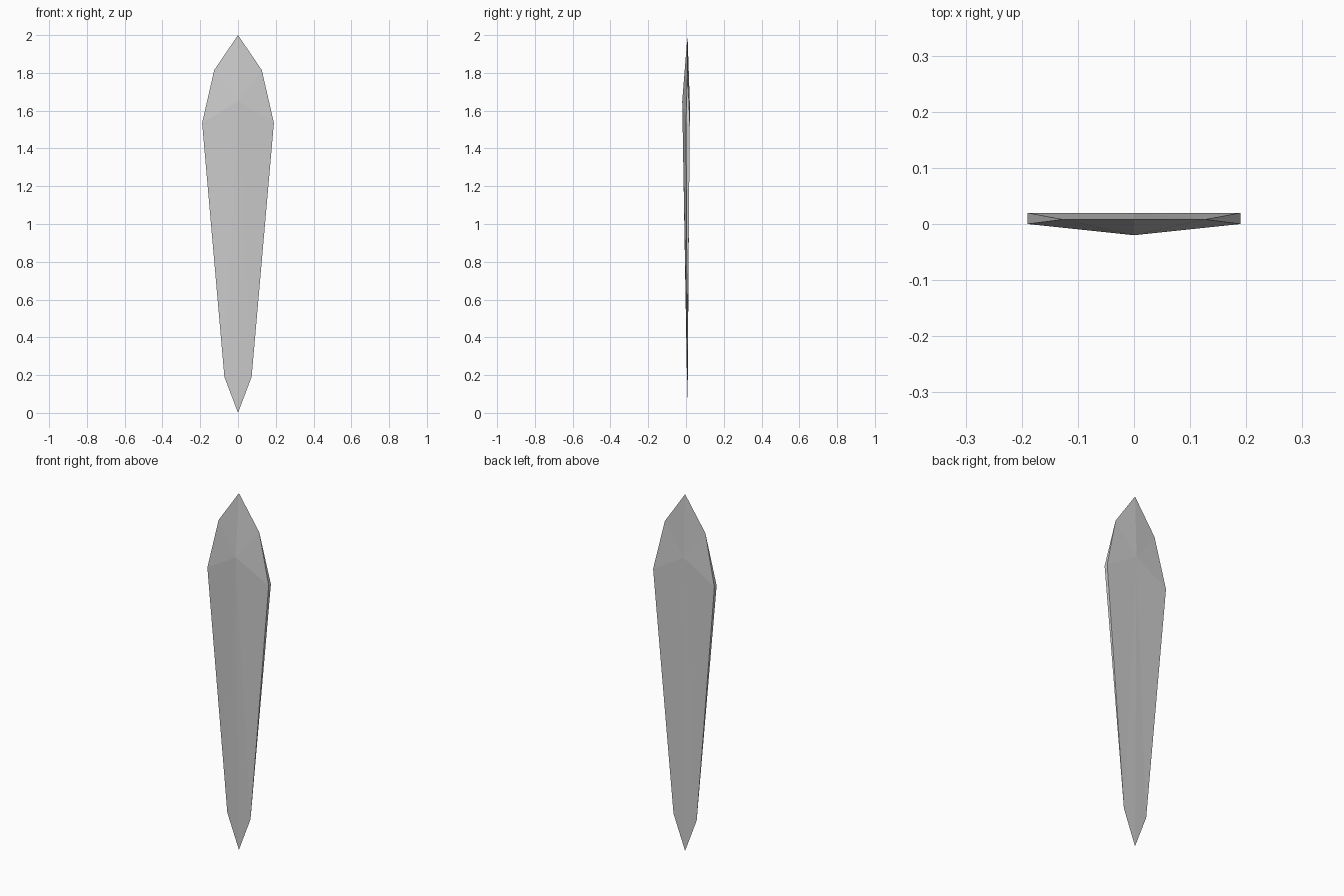
import bpy, bmesh

if "Cube" in bpy.data.objects:
    bpy.data.objects.remove(bpy.data.objects["Cube"])

# Half outline of the blade: tips share one thin mid plane, the widest part has thickness
MID = 0.008
points = {
    "top": (0, MID, 2.0),
    "shoulder": (0.126, MID, 1.815),
    "wide_front": (0.19, 0.0, 1.535),
    "wide_back": (0.19, 0.02, 1.535),
    "low": (0.072, MID, 0.19),
    "bottom": (0, MID, 0.0),
    "ridge_front": (0, -0.02, 1.65),
    "ridge_back": (0, 0.02, 1.65),
}

bm = bmesh.new()
v = {name: bm.verts.new(co) for name, co in points.items()}


def face(*names):
    bm.faces.new([v[n] for n in names])


# Front and back: tip facets and long lower facets
for side in ("front", "back"):
    ridge, wide = "ridge_" + side, "wide_" + side
    face("top", ridge, "shoulder")
    face(ridge, wide, "shoulder")
    face(ridge, "low", wide)
    face(ridge, "bottom", "low")

# Narrow side facets
face("wide_front", "wide_back", "shoulder")
face("wide_front", "low", "wide_back")

# Mirror the half across x = 0
bmesh.ops.mirror(bm, geom=bm.verts[:] + bm.edges[:] + bm.faces[:],
                 axis='X', merge_dist=0.0001)
bmesh.ops.remove_doubles(bm, verts=bm.verts, dist=0.0001)
bmesh.ops.recalc_face_normals(bm, faces=bm.faces)

mesh = bpy.data.meshes.new("blade")
bm.to_mesh(mesh)
bm.free()
blade = bpy.data.objects.new("blade", mesh)
bpy.context.collection.objects.link(blade)
